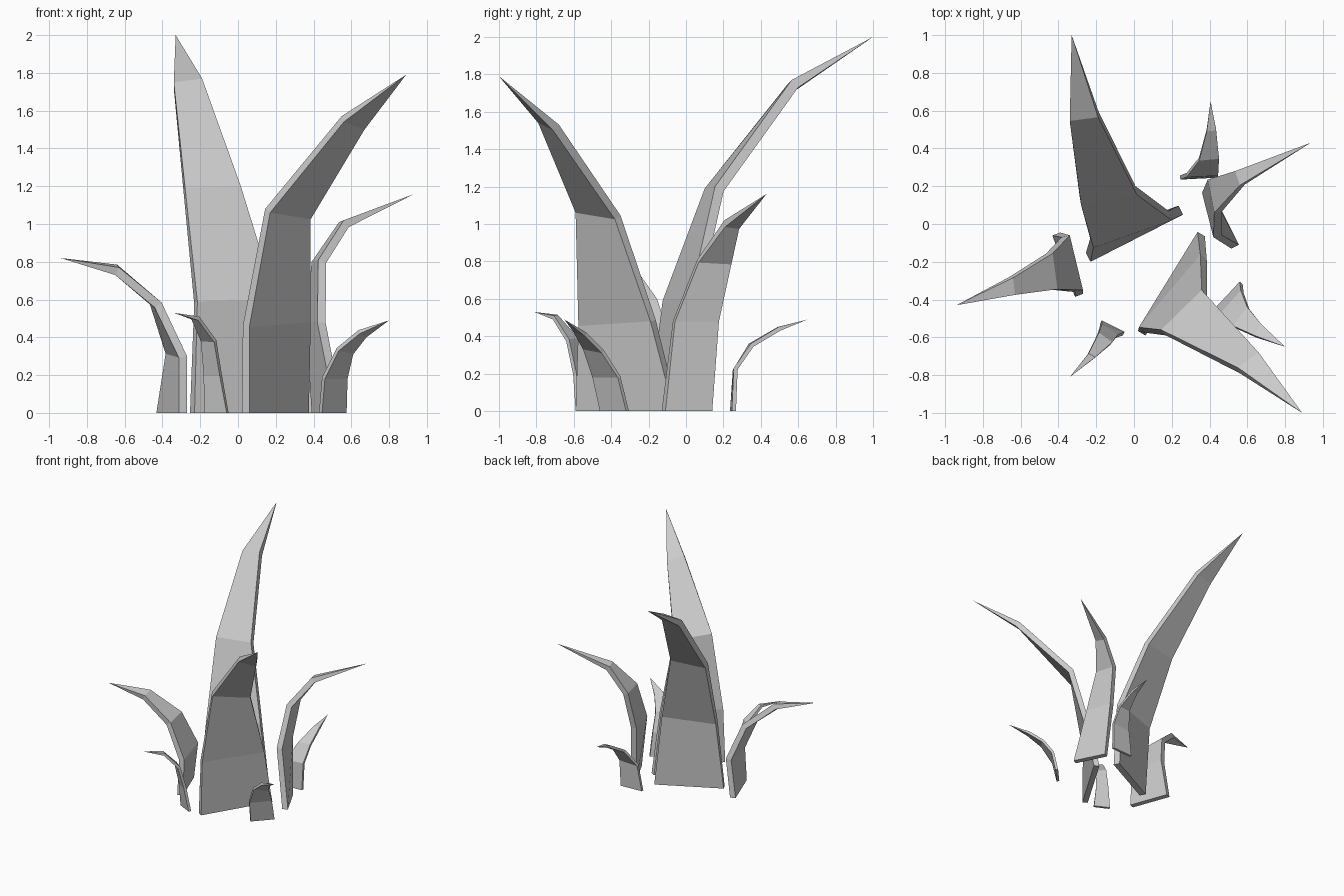
import bpy
from mathutils import Vector


def blade(name, thick, rows, tip):
    """Bent, tapering leaf: each row holds one face's two edge points, thickened along its normal."""
    tip = Vector(tip)
    left = [Vector(r[:3]) for r in rows]
    right = [Vector(r[3:]) for r in rows]
    mids = [(a + b) / 2 for a, b in zip(left, right)] + [tip]
    verts, faces = [], []
    for i, (a, b) in enumerate(zip(left, right)):
        tangent = (mids[i + 1] - mids[i]).normalized()
        if i:
            tangent += (mids[i] - mids[i - 1]).normalized()
        normal = tangent.cross(b - a)
        if i == 0:
            normal.z = 0          # keep the foot flat on the ground
        off = normal.normalized() * thick
        verts += [a, b, b + off, a + off]
    n = len(rows)
    for i in range(n - 1):
        for k in range(4):
            j = (k + 1) % 4
            faces.append((4 * i + k, 4 * i + j, 4 * i + 4 + j, 4 * i + 4 + k))
    verts.append(tip)
    top = 4 * (n - 1)
    faces += [(top + k, top + (k + 1) % 4, 4 * n) for k in range(4)]
    faces.append((3, 2, 1, 0))
    mesh = bpy.data.meshes.new(name)
    mesh.from_pydata(verts, [], faces)
    mesh.update()
    ob = bpy.data.objects.new(name, mesh)
    bpy.context.collection.objects.link(ob)


# Large blades
blade("tall_back_blade", 0.053, [
    (-0.23, -0.20, 0, 0.26, 0.05, 0),
    (-0.215, -0.125, 0.59, 0.20, 0.02, 0.60),
    (-0.28, 0.10, 1.19, 0.015, 0.155, 1.20),
    (-0.34, 0.545, 1.75, -0.19, 0.565, 1.77)], (-0.33, 1.0, 2.0))
blade("tall_front_blade", 0.045, [
    (0.06, -0.59, 0, 0.375, -0.065, 0),
    (0.06, -0.575, 0.455, 0.385, -0.19, 0.48),
    (0.17, -0.59, 1.06, 0.385, -0.38, 1.025),
    (0.56, -0.79, 1.54, 0.67, -0.71, 1.50)], (0.89, -1.0, 1.79))

# Medium blades
blade("right_blade", 0.045, [
    (0.39, 0.12, 0, 0.515, -0.13, 0),
    (0.36, 0.165, 0.48, 0.42, -0.07, 0.48),
    (0.39, 0.235, 0.80, 0.425, 0.06, 0.81),
    (0.535, 0.28, 1.01, 0.56, 0.205, 1.02)], (0.935, 0.43, 1.16))
blade("left_blade", 0.045, [
    (-0.27, -0.37, 0, -0.39, -0.045, 0),
    (-0.27, -0.35, 0.30, -0.34, -0.06, 0.32),
    (-0.405, -0.345, 0.585, -0.43, -0.155, 0.60),
    (-0.63, -0.375, 0.77, -0.64, -0.285, 0.785)], (-0.94, -0.43, 0.82))

# Small blades
blade("small_front_left_blade", 0.022, [
    (-0.05, -0.57, 0, -0.17, -0.51, 0),
    (-0.085, -0.585, 0.20, -0.17, -0.53, 0.20),
    (-0.115, -0.625, 0.385, -0.185, -0.575, 0.39),
    (-0.205, -0.705, 0.51, -0.24, -0.685, 0.515)], (-0.34, -0.81, 0.53))
blade("small_front_right_blade", 0.022, [
    (0.445, -0.46, 0, 0.575, -0.32, 0),
    (0.46, -0.50, 0.18, 0.58, -0.365, 0.18),
    (0.535, -0.55, 0.33, 0.61, -0.45, 0.31),
    (0.645, -0.60, 0.42, 0.68, -0.54, 0.40)], (0.80, -0.65, 0.49))
blade("small_back_blade", 0.022, [
    (0.245, 0.235, 0, 0.44, 0.245, 0),
    (0.28, 0.25, 0.22, 0.445, 0.255, 0.23),
    (0.345, 0.335, 0.36, 0.45, 0.345, 0.36),
    (0.385, 0.49, 0.45, 0.435, 0.495, 0.45)], (0.405, 0.65, 0.49))
